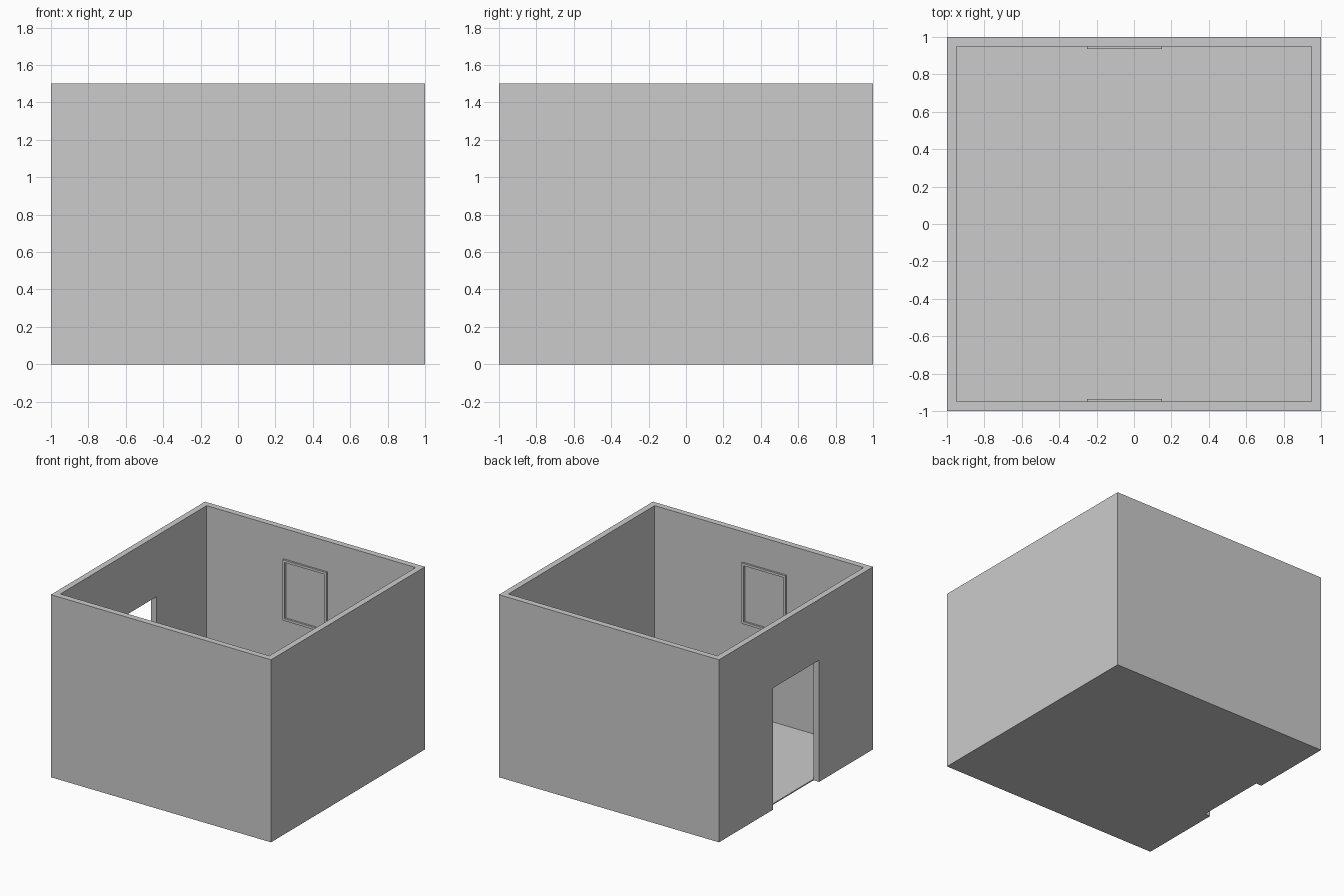
import bpy, bmesh
from mathutils import Matrix, Vector

if "Cube" in bpy.data.objects:
    bpy.data.objects.remove(bpy.data.objects["Cube"])


def box(name, lo, hi):
    """Axis-aligned box between two corners."""
    lo, hi = Vector(lo), Vector(hi)
    bm = bmesh.new()
    bmesh.ops.create_cube(bm, size=1, matrix=Matrix.Translation((lo + hi) / 2)
                          @ Matrix.Diagonal((*(hi - lo), 1)))
    mesh = bpy.data.meshes.new(name)
    bm.to_mesh(mesh)
    bm.free()
    obj = bpy.data.objects.new(name, mesh)
    bpy.context.collection.objects.link(obj)
    return obj


def cut(obj, cutter):
    """Subtract a box from an object and remove the cutter."""
    cutter.hide_render = True
    mod = obj.modifiers.new("cut", 'BOOLEAN')
    mod.operation = 'DIFFERENCE'
    mod.solver = 'EXACT'
    mod.object = cutter
    bpy.context.view_layer.objects.active = obj
    bpy.ops.object.modifier_apply(modifier=mod.name)
    bpy.data.objects.remove(cutter)


W, T, H = 1.0, 0.05, 1.5      # half width, wall thickness, height
I = W - T                     # inner half width

# Walls: open shell with a doorway in the left side
walls = box("walls", (-W, -W, 0), (W, W, H))
cut(walls, box("room_cutter", (-I, -I, -1), (I, I, 2)))
cut(walls, box("door_cutter", (-1.2, -0.3, -0.2), (-0.8, 0.3, 1.0)))

# Thin floor slab inside the walls
box("floor", (-I, -I, 0), (I, I, 0.01))

# Window frames on the inner faces of the front and back walls
for name, s in (("front", -1), ("back", 1)):
    y0, y1 = sorted((s * (I - 0.015), s * (I + 0.015)))
    frame = box(name + "_window_frame", (-0.25, y0, 0.75), (0.15, y1, 1.25))
    cut(frame, box("pane_cutter", (-0.23, y0 - 0.1, 0.77), (0.13, y1 + 0.1, 1.23)))
